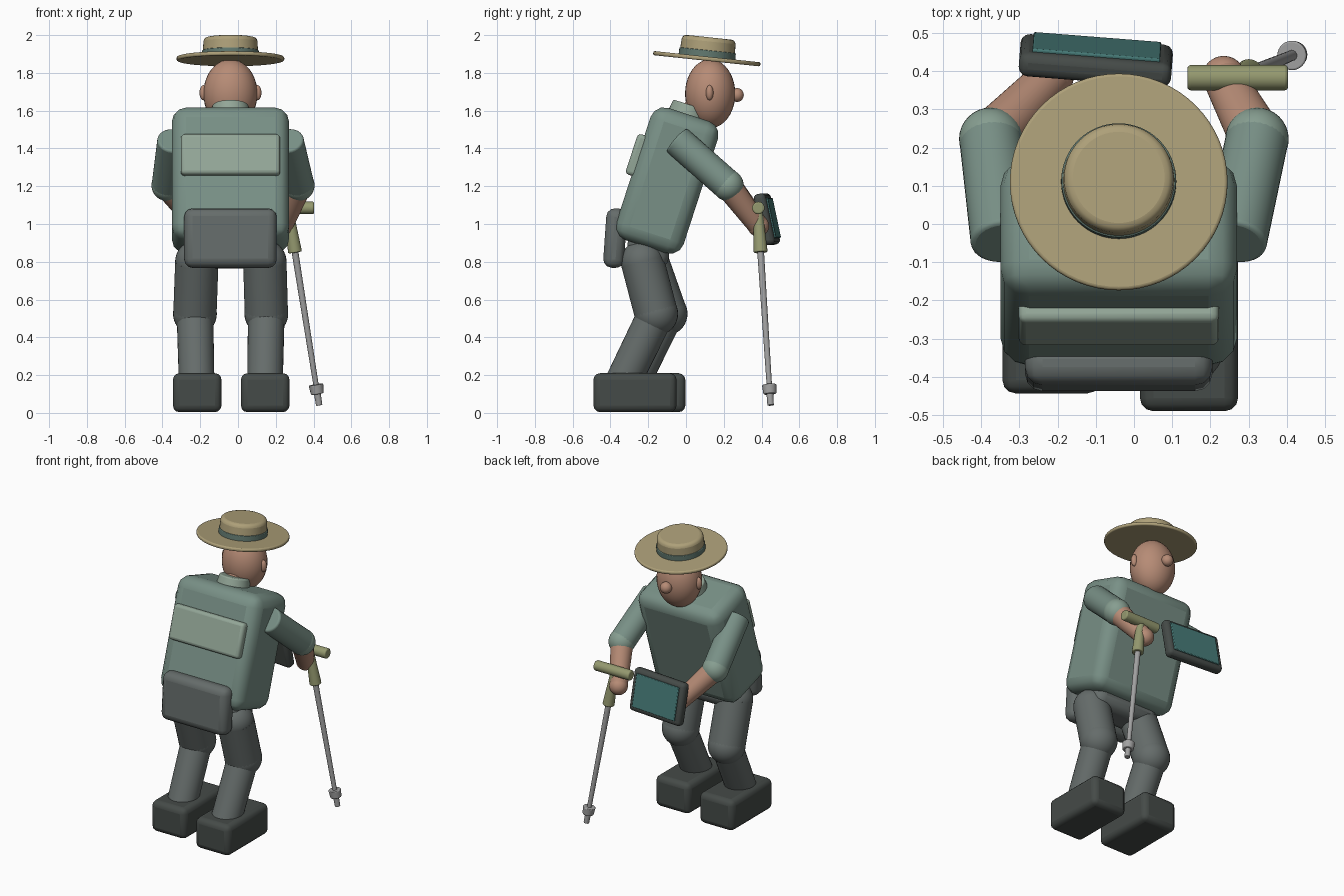
import bpy
from math import radians
from mathutils import Vector

if "Cube" in bpy.data.objects:
    bpy.data.objects.remove(bpy.data.objects["Cube"])

CX = -0.04          # body centre line
LEAN = -18          # forward lean of the trunk


def mat(name, r, g, b):
    m = bpy.data.materials.new(name)
    m.diffuse_color = (r, g, b, 1)
    m.use_nodes = True
    m.node_tree.nodes["Principled BSDF"].inputs["Base Color"].default_value = m.diffuse_color
    return m


SHIRT = mat("shirt", .19, .28, .24)
PALE = mat("pale_green", .29, .38, .31)
CUFF = mat("cuff", .24, .34, .28)
CLOTH = mat("trousers", .13, .15, .145)
BOOT = mat("boot", .06, .07, .065)
SKIN = mat("skin", .47, .26, .18)
STRAW = mat("straw", .42, .35, .19)
BAND = mat("band", .12, .19, .16)
GRIP = mat("grip", .30, .32, .16)
METAL = mat("metal", .36, .36, .36)
SCREEN = mat("screen", .06, .19, .18)


def finish(name, material, bevel=0, segments=3):
    ob = bpy.context.object
    ob.name = name
    ob.data.materials.append(material)
    bpy.ops.object.transform_apply(location=False, rotation=False, scale=True)
    if bevel:
        b = ob.modifiers.new("bevel", 'BEVEL')
        b.width, b.segments, b.limit_method = bevel, segments, 'ANGLE'
    bpy.ops.object.shade_smooth_by_angle(angle=radians(35))
    return ob


def box(name, loc, size, material, bevel, rot=(0, 0, 0), segments=3):
    bpy.ops.mesh.primitive_cube_add(size=1, location=loc, rotation=[radians(a) for a in rot])
    bpy.context.object.scale = size
    return finish(name, material, bevel, segments)


def ball(name, loc, radii, material):
    bpy.ops.mesh.primitive_uv_sphere_add(segments=32, ring_count=20, radius=1, location=loc)
    bpy.context.object.scale = radii
    return finish(name, material)


def rod(name, a, b, r1, r2, material, bevel=0, sides=32):
    a, b = Vector(a), Vector(b)
    d = b - a
    bpy.ops.mesh.primitive_cone_add(vertices=sides, radius1=r1, radius2=r2, depth=d.length,
                                    location=(a + b) / 2,
                                    rotation=d.to_track_quat('Z', 'Y').to_euler())
    return finish(name, material, bevel)


# trunk, pockets and hips
box("torso", (CX, -.10, 1.23), (.62, .375, .735), SHIRT, .075, (LEAN, 0, 0))
box("back_pocket", (CX, -.255, 1.363), (.525, .07, .225), PALE, .02, (LEAN, 0, 0))
box("waist_pouch", (CX, -.375, .925), (.49, .11, .315), CLOTH, .045, (-4, 0, 0))
box("hips", (CX, -.20, .86), (.48, .22, .19), CLOTH, .06)
rod("neck", (CX, .02, 1.54), (CX, .10, 1.68), .075, .07, SKIN)
rod("collar", (CX, .005, 1.57), (CX, .024, 1.63), .105, .095, PALE, .008)

# head
ball("head", (CX, .128, 1.69), (.143, .133, .182), SKIN)
ball("nose", (CX, .27, 1.683), (.037, .036, .037), SKIN)
for side, s in (("left", -1), ("right", 1)):
    ball(side + "_ear", (CX + s * .142, .125, 1.695), (.022, .02, .04), SKIN)

# hat, stacked along a tilted axis
axis = Vector((0, .105, .994)).normalized()
base = Vector((CX, .11, 1.875))
rod("hat_brim", base - axis * .011, base + axis * .011, .285, .285, STRAW, .008, 64)
rod("hat_band", base, base + axis * .045, .151, .15, BAND, .004, 64)
rod("hat_crown", base, base + axis * .114, .148, .142, STRAW, .022, 64)

# legs: thigh, rounded hip and knee, shin, boot
for side, hip_x, knee_x, shift in (("left", -.218, -.228, .05), ("right", .142, .15, 0)):
    hip = (hip_x, -.23 + shift * .5, .80)
    knee = (knee_x, -.158 + shift, .525)
    ankle = (hip_x, -.355 + shift, .12)
    ball(side + "_hip", hip, (.115,) * 3, CLOTH)
    rod(side + "_thigh", hip, knee, .115, .115, CLOTH)
    ball(side + "_knee", knee, (.116,) * 3, CLOTH)
    rod(side + "_shin", knee, ankle, .097, .094, CLOTH)
    box(side + "_boot", (hip_x + .002, -.27 + shift * .93, .107), (.257, .44, .206), BOOT, .035)

# arms: sleeve, cuff, forearm, hand
for side, shoulder_x, elbow_x, hand in (("left", -.345, -.375, (-.215, .385, 1.0)),
                                        ("right", .265, .322, (.235, .383, .99))):
    shoulder = (shoulder_x, -.05, 1.445)
    elbow = (elbow_x, .222, 1.205)
    rod(side + "_sleeve", shoulder, elbow, .082, .082, SHIRT, .012)
    ball(side + "_cuff", elbow, (.083,) * 3, CUFF)
    rod(side + "_forearm", elbow, hand, .071, .055, SKIN)
    ball(side + "_hand", hand, (.057,) * 3, SKIN)

# walking pole, measured along its axis from the grip down
top, tip = Vector((.265, .38, 1.085)), Vector((.430, .448, .04))


def along(z):
    return top.lerp(tip, (top.z - z) / (top.z - tip.z))


rod("pole_crossbar", (.14, .383, 1.085), (.403, .383, 1.085), .033, .033, GRIP, .008)
rod("pole_grip", along(1.08), along(.85), .024, .037, GRIP, .006)
rod("pole_shaft", along(.87), along(.12), .018, .014, METAL)
rod("pole_basket", along(.15), along(.10), .039, .034, METAL, .005)
rod("pole_tip", along(.11), tip, .018, .017, METAL, .003)

# tablet held in the left hand
tilt = (12, 0, -4.5)
case = box("tablet_case", (-.10, .428, 1.025), (.40, .065, .275), BOOT, .024, tilt)
offset = case.rotation_euler.to_matrix() @ Vector((0, .034, 0))
box("tablet_screen", case.location + offset, (.335, .014, .215), SCREEN, .004, tilt, 2)
